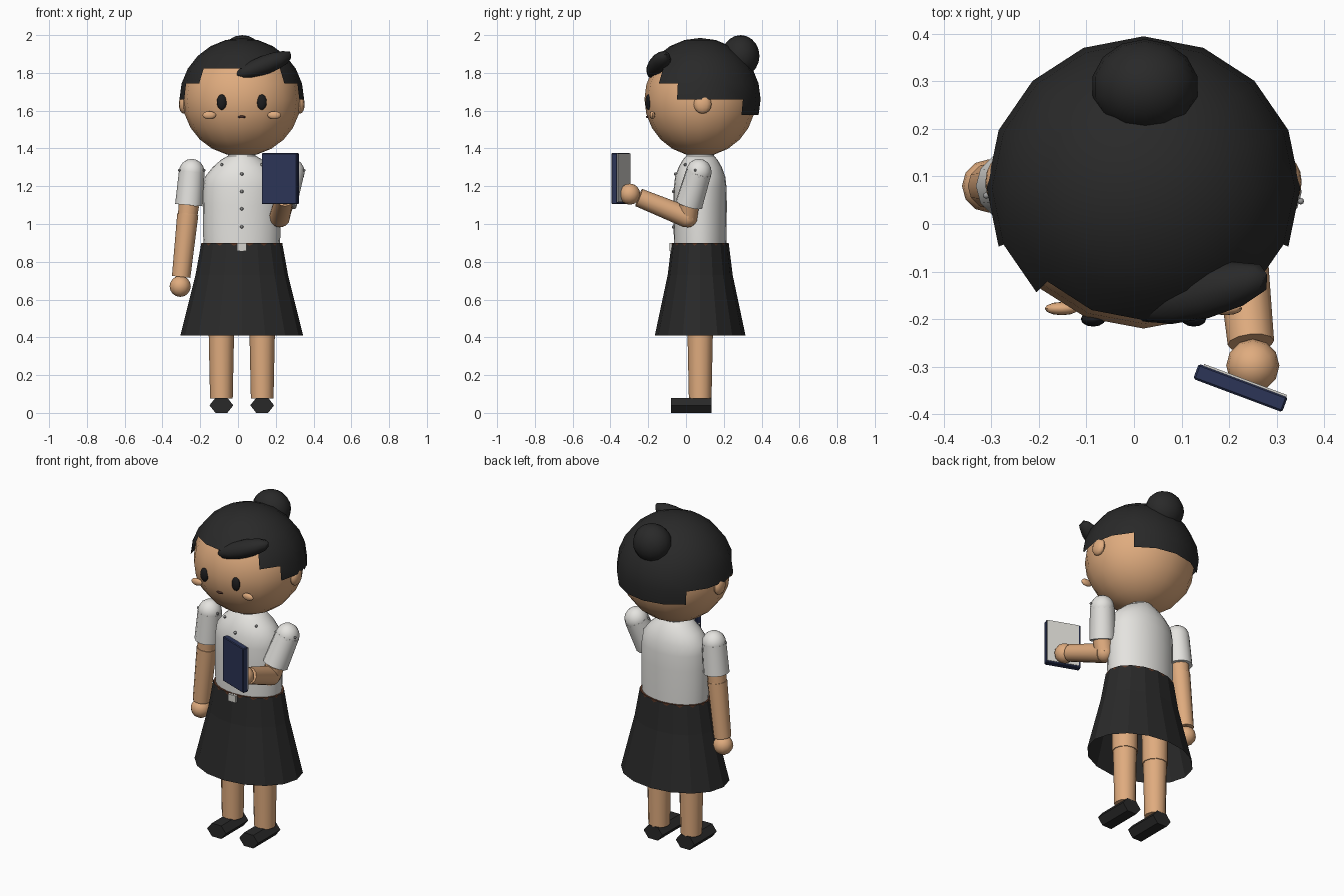
import bpy, bmesh, math
from mathutils import Vector, Matrix

if "Cube" in bpy.data.objects:
    bpy.data.objects.remove(bpy.data.objects["Cube"])

CX, CY = 0.02, 0.075  # centre line of the figure


def material(name, rgb):
    m = bpy.data.materials.new(name)
    m.diffuse_color = (*rgb, 1)
    m.use_nodes = True
    m.node_tree.nodes["Principled BSDF"].inputs["Base Color"].default_value = m.diffuse_color
    return m


SKIN = material("skin", (0.74, 0.41, 0.21))
BLACK = material("hair_black", (0.022, 0.022, 0.022))
EYE = material("eye_black", (0.012, 0.012, 0.013))
WHITE = material("shirt_white", (0.78, 0.77, 0.74))
SKIRT = material("skirt_black", (0.022, 0.022, 0.022))
NAVY = material("book_navy", (0.025, 0.035, 0.095))
PAGE = material("page_grey", (0.66, 0.65, 0.61))
BROWN = material("belt_brown", (0.11, 0.04, 0.02))
GREY = material("button_grey", (0.32, 0.32, 0.32))
MOUTH = material("mouth_dark", (0.06, 0.025, 0.02))


def finish(name, bm, mat, smooth=True):
    me = bpy.data.meshes.new(name)
    bm.to_mesh(me)
    bm.free()
    ob = bpy.data.objects.new(name, me)
    bpy.context.collection.objects.link(ob)
    me.materials.append(mat)
    if smooth:
        bpy.ops.object.select_all(action='DESELECT')
        ob.select_set(True)
        bpy.context.view_layer.objects.active = ob
        bpy.ops.object.shade_smooth_by_angle(angle=math.radians(40))
    return ob


def ball(name, loc, radii, mat, seg=12, rings=8, rot=None, keep=None):
    bm = bmesh.new()
    bmesh.ops.create_uvsphere(bm, u_segments=seg, v_segments=rings, radius=1)
    if keep:
        drop = [f for f in bm.faces if not keep(f.calc_center_median())]
        bmesh.ops.delete(bm, geom=drop, context='FACES')
    m = Matrix.Translation(loc) @ (rot or Matrix()) @ Matrix.Diagonal((*radii, 1))
    bm.transform(m)
    return finish(name, bm, mat)


def limb(name, a, b, ra, rb, mat, seg=12):
    a, b = Vector(a), Vector(b)
    bm = bmesh.new()
    bmesh.ops.create_cone(bm, cap_ends=True, segments=seg, radius1=ra, radius2=rb,
                          depth=(b - a).length)
    q = (b - a).to_track_quat('Z', 'Y').to_matrix().to_4x4()
    bm.transform(Matrix.Translation((a + b) / 2) @ q)
    return finish(name, bm, mat)


def loft(name, rows, mat, seg, smooth=True, caps=True):
    """Stack of elliptical rings given as (z, rx, ry)."""
    bm = bmesh.new()
    rings = []
    for z, rx, ry in rows:
        angles = [2 * math.pi * i / seg for i in range(seg)]
        rings.append([bm.verts.new((CX + rx * math.cos(t), CY + ry * math.sin(t), z))
                      for t in angles])
    for lo, hi in zip(rings, rings[1:]):
        for i in range(seg):
            j = (i + 1) % seg
            bm.faces.new((lo[i], lo[j], hi[j], hi[i]))
    if caps:
        bm.faces.new(rings[0][::-1])
        bm.faces.new(rings[-1])
    return finish(name, bm, mat, smooth)


def box(name, loc, size, mat, rot_z=0, bevel=0):
    bm = bmesh.new()
    bmesh.ops.create_cube(bm, size=1)
    bm.transform(Matrix.Diagonal((*size, 1)))
    if bevel:
        bmesh.ops.bevel(bm, geom=bm.edges[:], offset=bevel, segments=1, affect='EDGES')
    bm.transform(Matrix.Translation(loc) @ Matrix.Rotation(rot_z, 4, 'Z'))
    return finish(name, bm, mat, False)


# Head and stepped hair cap: hairline height depends on the angle from the front
HEAD = (CX, CY, 1.66)
ball("head", HEAD, (0.313, 0.295, 0.302), SKIN, 16, 12)


def hairline(c):
    a = abs(math.degrees(math.atan2(c.x, -c.y)))
    low = 30 if a < 45 else 15 if a < 67.5 else 0 if a < 135 else -15
    return c.z > math.sin(math.radians(low))


ball("hair_cap", HEAD, (0.33, 0.32, 0.325), BLACK, 16, 12, keep=hairline)
ball("hair_bun", (CX + 0.003, 0.289, 1.89), (0.113, 0.1, 0.11), BLACK, 14, 10)

# Swept lock of hair, blunt at its outer end
axis = Vector((0.29, 0.075, 0.11)).to_track_quat('X', 'Z').to_matrix().to_4x4()
lock = ball("hair_lock", (0.142, -0.145, 1.842), (0.165, 0.055, 0.05), BLACK, 12, 8, rot=axis)
for v in lock.data.vertices:
    v.co.x = min(v.co.x, 0.28)

# Face and ears
ball("mouth", (CX, -0.204, 1.567), (0.021, 0.008, 0.007), MOUTH)
for side, s in (("left", -1), ("right", 1)):
    ball(side + "_eye", (CX + s * 0.106, -0.2, 1.645), (0.026, 0.016, 0.041), EYE)
    ball(side + "_cheek", (CX + s * 0.172, -0.178, 1.576), (0.036, 0.014, 0.021), SKIN)
    ball(side + "_ear", (CX + s * 0.308, 0.088, 1.634), (0.025, 0.047, 0.05), SKIN)

# Neck, collar and shirt
limb("neck", (CX, CY, 1.28), (CX, CY, 1.42), 0.055, 0.055, SKIN)
loft("collar", [(1.33, 0.078, 0.078), (1.368, 0.072, 0.072)], WHITE, 16)
loft("shirt", [(0.86, 0.2, 0.138), (0.95, 0.205, 0.14), (1.1, 0.206, 0.141),
               (1.19, 0.204, 0.14), (1.25, 0.195, 0.133), (1.3, 0.155, 0.115),
               (1.34, 0.11, 0.092), (1.36, 0.075, 0.075)], WHITE, 24)
for i, (z, y) in enumerate([(1.265, -0.056), (1.172, -0.066), (1.08, -0.066), (0.985, -0.066)]):
    ball(f"shirt_button_{i + 1}", (CX, y, z), (0.009, 0.009, 0.009), GREY, 8, 6)
for side, s in (("left", -1), ("right", 1)):
    ball(side + "_collar_button", (CX + s * 0.106, -0.004, 1.314), (0.008,) * 3, GREY, 8, 6)

# Skirt, belt and buckle
loft("skirt", [(0.41, 0.325, 0.24), (0.73, 0.245, 0.172), (0.9, 0.214, 0.151)],
     SKIRT, 16, smooth=False, caps=False)
loft("belt", [(0.86, 0.2125, 0.15), (0.899, 0.2125, 0.15)], BROWN, 32)
box("buckle", (CX, -0.079, 0.878), (0.052, 0.018, 0.042), PAGE)

# Legs and shoes
for side, s in (("left", -1), ("right", 1)):
    x = CX + s * 0.108
    limb(side + "_thigh", (x, CY, 0.41), (x, CY, 0.87), 0.072, 0.078, SKIN)
    limb(side + "_shin", (x, CY, 0.075), (x, CY, 0.46), 0.06, 0.068, SKIN)
    bm = bmesh.new()
    bmesh.ops.create_cone(bm, cap_ends=True, segments=6, radius1=1, radius2=1, depth=1)
    bm.transform(Matrix.Translation((x, 0.027, 0.04)) @ Matrix.Diagonal((0.063, 0.215, 0.046, 1))
                 @ Matrix.Rotation(math.pi / 2, 4, 'X') @ Matrix.Rotation(math.pi / 6, 4, 'Z'))
    # Put the widest edge at mid height
    if max(v.co.x for v in bm.verts) - x < 0.06:
        bm.transform(Matrix.Translation((x, 0, 0.04)) @ Matrix.Diagonal((0.063 / 0.046, 1, 0.046 / 0.063, 1))
                     @ Matrix.Rotation(math.pi / 2, 4, 'Y') @ Matrix.Diagonal((0.046 / 0.063, 1, 0.063 / 0.046, 1))
                     @ Matrix.Translation((-x, 0, -0.04)))
    for v in bm.verts:
        v.co.z = min(max(v.co.z, 0), 0.08)
    finish(side + "_shoe", bm, BLACK, False)

# Arms: shoulder, sleeve end, elbow, wrist, hand
ARMS = {
    "left": ((-0.245, 0.08, 1.275), (-0.26, 0.08, 1.1), (-0.266, 0.08, 1.05),
             (-0.301, 0.08, 0.72), (-0.306, 0.08, 0.67)),
    "right": ((0.285, 0.068, 1.275), (0.24, 0.016, 1.105), (0.22, 0.008, 1.035),
              (0.246, -0.25, 1.14), (0.25, -0.298, 1.158)),
}
for side, (sh, cuff, elbow, wrist, hand) in ARMS.items():
    ball(side + "_shoulder", sh, (0.068, 0.068, 0.07), WHITE)
    limb(side + "_sleeve", sh, cuff, 0.068, 0.073, WHITE)
    limb(side + "_upper_arm", cuff, elbow, 0.054, 0.052, SKIN)
    ball(side + "_elbow", elbow, (0.053, 0.053, 0.053), SKIN)
    limb(side + "_forearm", elbow, wrist, 0.056, 0.049, SKIN)
    ball(side + "_hand", hand, (0.056, 0.056, 0.056), SKIN)
    for i, dx in enumerate((-0.066, 0.066)):
        ball(f"{side}_sleeve_button_{i + 1}", (sh[0] + dx, sh[1] - 0.02, sh[2] + 0.01),
             (0.007,) * 3, GREY, 8, 6)

# Book held in the hand: navy cover with pale pages behind
TURN = math.radians(-20.5)
back = Matrix.Rotation(TURN, 3, 'Z') @ Vector((0.004, 0.016, 0.004))
spot = Vector((0.224, -0.345, 1.24))
box("book_cover", spot, (0.2, 0.034, 0.27), NAVY, TURN, 0.004)
box("book_pages", spot + back, (0.186, 0.009, 0.256), PAGE, TURN)
